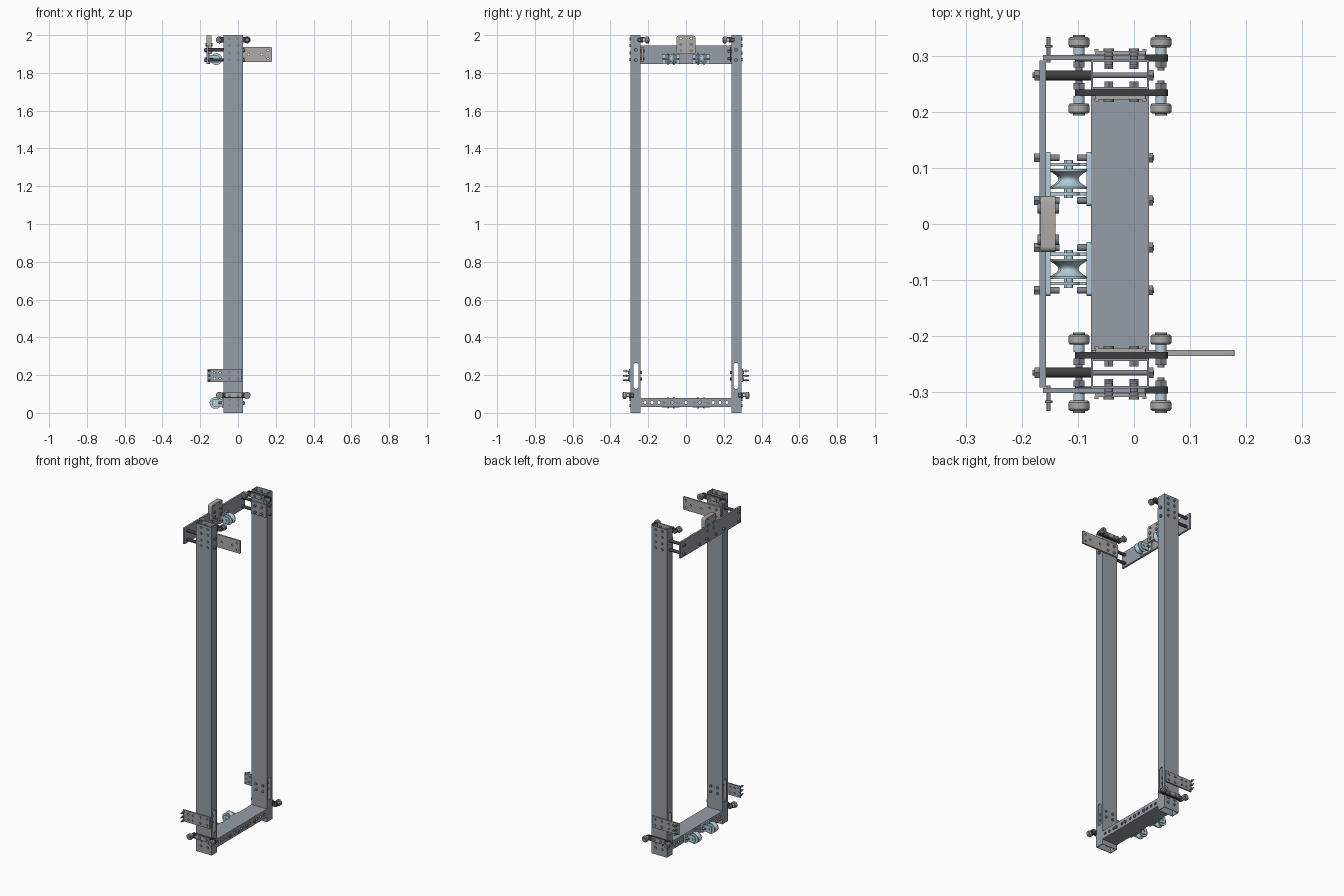
import bpy, bmesh, math
from mathutils import Matrix, Vector

if "Cube" in bpy.data.objects:
    bpy.data.objects.remove(bpy.data.objects["Cube"])


def material(name, c):
    m = bpy.data.materials.new(name)
    m.diffuse_color = (*c, 1)
    m.use_nodes = True
    m.node_tree.nodes["Principled BSDF"].inputs["Base Color"].default_value = m.diffuse_color
    return m


STEEL = material("slate_steel", (0.30, 0.34, 0.38))
DARK = material("dark_plastic", (0.05, 0.05, 0.05))
GREY = material("warm_grey", (0.42, 0.40, 0.38))
BLUE = material("pale_blue", (0.46, 0.62, 0.70))
BOLT = material("bolt_steel", (0.22, 0.25, 0.28))


def finish(name, bm, mat):
    bmesh.ops.recalc_face_normals(bm, faces=bm.faces)
    me = bpy.data.meshes.new(name)
    bm.to_mesh(me)
    bm.free()
    if mat:
        me.materials.append(mat)
    ob = bpy.data.objects.new(name, me)
    bpy.context.collection.objects.link(ob)
    return ob


def box(name, x, y, z, mat=None):
    bm = bmesh.new()
    y = sorted(y)
    mid = Vector(((x[0] + x[1]) / 2, (y[0] + y[1]) / 2, (z[0] + z[1]) / 2))
    size = (x[1] - x[0], y[1] - y[0], z[1] - z[0])
    bmesh.ops.create_cube(bm, size=1, matrix=Matrix.Translation(mid) @ Matrix.Diagonal((*size, 1)))
    return finish(name, bm, mat)


def rods(name, items, mat=None):
    """Cylinders in one object; each item is (start, end, radius, sides)."""
    bm = bmesh.new()
    for a, b, r, n in items:
        a, b = Vector(a), Vector(b)
        d = b - a
        m = Matrix.Translation((a + b) / 2) @ d.to_track_quat('Z', 'Y').to_matrix().to_4x4()
        bmesh.ops.create_cone(bm, cap_ends=True, segments=n, radius1=r, radius2=r, depth=d.length, matrix=m)
    return finish(name, bm, mat)


def rounded(name, axis, centre, w, h, r, depth, mat=None):
    """Rounded rectangle extruded along x or y; w lies along the other level axis, h along z."""
    bm = bmesh.new()
    vs = []
    for q, (sx, sz) in enumerate(((1, 1), (-1, 1), (-1, -1), (1, -1))):
        for k in range(7):
            t = math.radians(90 * q + 15 * k)
            u = sx * (w / 2 - r) + r * math.cos(t)
            v = sz * (h / 2 - r) + r * math.sin(t)
            p = (-depth / 2, u, v) if axis == 'x' else (u, -depth / 2, v)
            vs.append(bm.verts.new(Vector(p) + Vector(centre)))
    bmesh.ops.remove_doubles(bm, verts=vs, dist=1e-5)
    f = bm.faces.new([v for v in vs if v.is_valid])
    top = bmesh.ops.extrude_face_region(bm, geom=[f])
    move = (depth, 0, 0) if axis == 'x' else (0, depth, 0)
    bmesh.ops.translate(bm, vec=move, verts=[v for v in top['geom'] if isinstance(v, bmesh.types.BMVert)])
    return finish(name, bm, mat)


def cut(ob, cutter):
    m = ob.modifiers.new("cut", 'BOOLEAN')
    m.operation, m.solver, m.object = 'DIFFERENCE', 'EXACT', cutter
    bpy.context.view_layer.objects.active = ob
    bpy.ops.object.modifier_apply(modifier=m.name)
    bpy.data.objects.remove(cutter)


def lathe_y(name, centre, profile, mat, n=32):
    """Closed profile of (radius, y) spun about the y axis."""
    bm = bmesh.new()
    rings = [[bm.verts.new(Vector(centre) + Vector((r * math.cos(i * math.tau / n), y, r * math.sin(i * math.tau / n))))
              for i in range(n)] for r, y in profile]
    for k in range(len(rings)):
        a, b = rings[k], rings[(k + 1) % len(rings)]
        for i in range(n):
            j = (i + 1) % n
            bm.faces.new((a[i], a[j], b[j], b[i]))
    return finish(name, bm, mat)


X0, X1, YI, YO = -0.077, 0.027, 0.240, 0.293
W = 0.004


def wheel_carriage(tag, s, face, out, z):
    """Bar with two rollers; face is the bar's inner y, out is +1 or -1 away from the tube."""
    def Y(d):
        return s * (face + out * d)
    rounded(tag + "_wheel_bar", 'y', (-0.022, Y(0.006), z), 0.166, 0.03, 0.0145, 0.012, DARK)
    rounded(tag + "_wheel_bar_cover", 'y', (-0.024, Y(0.015), z + 0.002), 0.09, 0.024, 0.003, 0.006, GREY)
    box(tag + "_cover_end_a", (-0.07, -0.063), (Y(0.017), Y(0.022)), (z - 0.01, z + 0.014), GREY)
    box(tag + "_cover_end_b", (0.015, 0.022), (Y(0.017), Y(0.022)), (z - 0.01, z + 0.014), GREY)
    nuts, spacers = [], []
    for x in (-0.098, 0.048):
        lathe_y(tag + "_roller", (x, Y(0.034), z),
                [(0.006, -0.009), (0.016, -0.009), (0.0185, -0.006), (0.0185, 0.006), (0.016, 0.009), (0.006, 0.009)], GREY)
        nuts += [((x, Y(0), z), (x, Y(-0.011), z), 0.011, 6), ((x, Y(-0.016), z), (x, Y(0.044), z), 0.0062, 16),
                 ((x, Y(0.043), z), (x, Y(0.047), z), 0.011, 16)]
        spacers.append(((x, Y(0.012), z), (x, Y(0.025), z), 0.010, 20))
    for x in (-0.045, 0.0):
        nuts += [((x, Y(0.017), z), (x, Y(0.023), z), 0.009, 16), ((x, Y(-0.002), z), (x, Y(-0.014), z), 0.009, 6)]
    rods(tag + "_wheel_bolts", nuts, BOLT)
    rods(tag + "_wheel_spacers", spacers, BLUE)


def pulley(tag, base, d, y, z):
    """Grooved pulley on a flanged bracket; base is the mounting x, d the outward direction."""
    cx = base + d * 0.042
    groove = [(0.031 - 0.015 * math.cos(math.pi * t / 2 / 5), 0.014 * t / 5) for t in range(-5, 6)]
    lathe_y(tag + "_pulley_wheel", (cx, y, z), [(0.005, -0.018), (0.031, -0.018)] + groove + [(0.031, 0.018), (0.005, 0.018)], BLUE)
    rounded(tag + "_pulley_flange", 'x', (base + d * 0.004, y, z), 0.096, 0.05, 0.006, 0.008, BLUE)
    for o in (-0.026, 0.026):
        rounded(tag + "_pulley_cheek", 'y', (base + d * 0.030, y + o, z), 0.06, 0.042, 0.016, 0.006, BLUE)
    rods(tag + "_pulley_axle", [((cx, y - 0.034, z), (cx, y + 0.034, z), 0.006, 16)], BLUE)
    rods(tag + "_pulley_bolts", [((base, y + o, z), (base + d * 0.024, y + o, z), 0.006, 12) for o in (-0.038, 0.038)], BOLT)


for s, side in ((-1, "front"), (1, "back")):
    ym = s * 0.265
    # Hollow upright with slots near the foot
    post = box(side + "_upright", (X0, X1), (s * YI, s * YO), (0, 2), STEEL)
    cut(post, box("cutter", (X0 + W, X1 - W), (s * (YI + W), s * (YO - W)), (-0.1, 2.1)))
    cut(post, rounded("cutter", 'x', (0, ym, 0.196), 0.028, 0.138, 0.0139, 0.4))

    # Roller carriages: outside at the foot, inside at the head
    wheel_carriage(side + "_lower", s, 0.290, 1, 0.093)
    wheel_carriage(side + "_upper", s, 0.240, -1, 1.975)

    # Outer bracket at the foot with three spikes
    br = box(side + "_lower_bracket", (-0.162, 0.02), (s * 0.292, s * 0.301), (0.163, 0.232), STEEL)
    cut(br, rods("cutter", [((x, s * 0.25, z), (x, s * 0.35, z), 0.005, 16) for x in (-0.125, -0.095) for z in (0.182, 0.213)]))
    spikes = []
    for z in (0.172, 0.197, 0.222):
        spikes += [((-0.152, s * 0.288, z), (-0.152, s * 0.333, z), 0.0035, 12),
                   ((-0.152, s * 0.315, z), (-0.152, s * 0.319, z), 0.007, 12)]
    rods(side + "_bracket_spikes", spikes, BOLT)

    # Bolt heads on the outer and inner faces of the upright
    heads = []
    for x in (-0.045, 0.0):
        for z in (0.04, 0.07, 1.87, 1.905, 1.945, 1.98):
            heads.append(((x, s * (YO - 0.01), z), (x, s * (YO + 0.006), z), 0.0075, 12))
        for z in (0.18, 0.215):
            heads.append(((x, s * 0.28, z), (x, s * 0.306, z), 0.008, 12))
            heads.append(((x, s * (YI + 0.01), z), (x, s * (YI - 0.007), z), 0.008, 6))
        for z in (1.875, 1.915):
            heads.append(((x, s * 0.25, z), (x, s * 0.219, z), 0.008, 6))
    rods(side + "_face_bolts", heads, BOLT)

    # Through rods and dark spacers tying the rear crossbar to the upright
    ties, tubes = [], []
    for z in (1.868, 1.922):
        ties += [((-0.181, ym, z), (0.036, ym, z), 0.005, 12), ((-0.177, ym, z), (-0.168, ym, z), 0.0105, 6),
                 ((X1, ym, z), (0.035, ym, z), 0.0105, 6)]
        tubes.append(((-0.157, ym, z), (X0, ym, z), 0.009, 20))
    rods(side + "_tie_rods", ties, BOLT)
    rods(side + "_tie_spacers", tubes, DARK)

    # Pulleys on the upper crossbar and on the bottom beam
    pulley(side + "_upper", -0.157, 1, s * 0.08, 1.873)
    pulley(side + "_lower", X0, -1, s * 0.08, 0.053)

# Side arm plate, on the front upright only
arm = rounded("side_arm_plate", 'y', (0.052, -0.230, 1.897), 0.254, 0.078, 0.003, 0.010, GREY)
cut(arm, rods("cutter", [((x, -0.3, z), (x, -0.2, z), 0.006, 16)
                         for x, z in ((0.055, 1.897), (0.125, 1.897), (0.158, 1.918), (0.158, 1.876))]))
rounded("back_inner_plate", 'y', (-0.025, 0.236, 1.897), 0.10, 0.078, 0.003, 0.006, STEEL)

# Hollow bottom beam with a row of holes
beam = box("bottom_beam", (X0, X1), (-YI, YI), (0.03, 0.08), STEEL)
cut(beam, box("cutter", (X0 + W, X1 - W), (-0.3, 0.3), (0.03 + W, 0.08 - W)))
cut(beam, rods("cutter", [((-0.2, 0.036 * i, 0.055), (0.2, 0.036 * i, 0.055), 0.008, 16)
                          for i in range(-6, 7) if i not in (-3, 3, -1, 1)]))
through = []
for y in (-0.118, -0.042, 0.042, 0.118):
    through += [((-0.102, y, 0.053), (0.036, y, 0.053), 0.005, 12), ((X1, y, 0.053), (0.034, y, 0.053), 0.010, 6)]
rods("bottom_beam_bolts", through, BOLT)

# Upper crossbar behind the uprights, with pulley bolts
box("upper_crossbar", (-0.168, -0.157), (-0.291, 0.291), (1.848, 1.945), STEEL)
rods("crossbar_bolts", [((-0.178, y, 1.873), (-0.165, y, 1.873), 0.009, 6) for y in (-0.118, -0.042, 0.042, 0.118)], BOLT)

# Rounded stop plate in the middle of the crossbar
stop = rounded("stop_plate", 'x', (-0.1535, 0, 1.948), 0.10, 0.098, 0.010, 0.027, GREY)
cut(stop, rods("cutter", [((-0.3, y, 1.982), (0, y, 1.982), 0.006, 16) for y in (-0.028, 0.028)]))
rods("stop_plate_bolts", [((-0.172, y, z), (-0.134, y, z), 0.009, 16) for y in (-0.028, 0.028) for z in (1.918, 1.95)], BOLT)

# Smooth the round parts, keep hard edges
for ob in bpy.data.objects:
    ob.select_set(True)
bpy.context.view_layer.objects.active = stop
bpy.ops.object.shade_smooth_by_angle(angle=math.radians(35))
